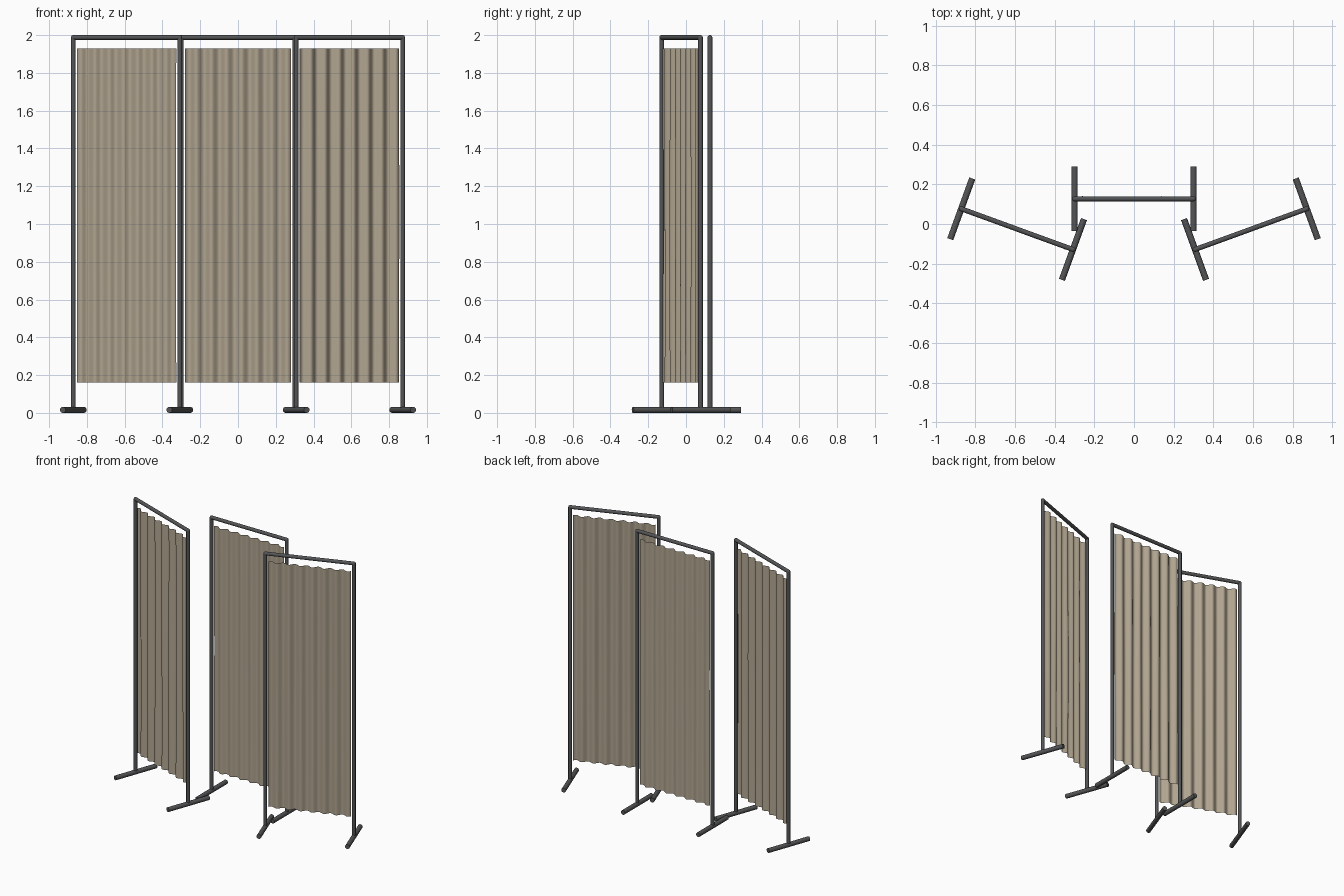
import bpy, bmesh, math
from mathutils import Matrix, Vector

if "Cube" in bpy.data.objects:
    bpy.data.objects.remove(bpy.data.objects["Cube"])

HALF = 0.30          # half distance between posts
R = 0.0125           # frame tube radius
FOOT_R = 0.016
TOP = 2.0 - R


def material(name, rgb):
    m = bpy.data.materials.new(name)
    m.diffuse_color = (*rgb, 1)
    m.use_nodes = True
    m.node_tree.nodes["Principled BSDF"].inputs["Base Color"].default_value = m.diffuse_color
    return m


METAL = material("dark grey metal", (0.088, 0.09, 0.093))
FABRIC = material("beige fabric", (0.44, 0.375, 0.28))


def tube(bm, a, b, r):
    a, b = Vector(a), Vector(b)
    d = b - a
    mat = Matrix.Translation((a + b) / 2) @ d.to_track_quat('Z', 'Y').to_matrix().to_4x4()
    bmesh.ops.create_cone(bm, cap_ends=True, segments=20, radius1=r, radius2=r,
                          depth=d.length, matrix=mat)


def finish(bm, name, mat, place, angle=40):
    me = bpy.data.meshes.new(name)
    bm.to_mesh(me)
    bm.free()
    me.materials.append(mat)
    ob = bpy.data.objects.new(name, me)
    bpy.context.collection.objects.link(ob)
    ob.matrix_world = place
    bpy.ops.object.select_all(action='DESELECT')
    ob.select_set(True)
    bpy.context.view_layer.objects.active = ob
    bpy.ops.object.shade_smooth_by_angle(angle=math.radians(angle))


def panel(side, x, y, deg):
    place = Matrix.Translation((x, y, 0)) @ Matrix.Rotation(math.radians(deg), 4, 'Z')

    # Frame: two posts and a top rail with rounded corners
    bm = bmesh.new()
    for s in (-HALF, HALF):
        tube(bm, (s, 0, FOOT_R), (s, 0, TOP), R)
        bmesh.ops.create_uvsphere(bm, u_segments=20, v_segments=10, radius=R,
                                  matrix=Matrix.Translation((s, 0, TOP)))
    tube(bm, (-HALF, 0, TOP), (HALF, 0, TOP), R)
    finish(bm, side + "_frame", METAL, place)

    # Feet: a crosswise bar under each post
    bm = bmesh.new()
    for s in (-HALF, HALF):
        tube(bm, (s, -0.163, FOOT_R), (s, 0.163, FOOT_R), FOOT_R)
    finish(bm, side + "_feet", METAL, place)

    # Curtain: pleated sheet with a slight drift of the folds over its height
    bm = bmesh.new()
    nx, nz, w, z0, z1 = 112, 24, 0.28, 0.16, 1.93
    rows = []
    for j in range(nz + 1):
        v = j / nz
        row = []
        for i in range(nx + 1):
            u = i / nx
            fold = 0.0115 * math.sin(14 * math.pi * u)
            drift = 0.002 * math.sin(math.pi * v) * math.sin(5 * math.pi * u + 3 * v)
            row.append(bm.verts.new((-w + 2 * w * u, fold + drift, z0 + (z1 - z0) * v)))
        rows.append(row)
    for a, b in zip(rows, rows[1:]):
        for i in range(nx):
            bm.faces.new((a[i], a[i + 1], b[i + 1], b[i]))
    finish(bm, side + "_curtain", FABRIC, place, 60)


panel("left", -0.59, -0.026, -20)
panel("centre", 0, 0.127, 0)
panel("right", 0.59, -0.026, 20)
